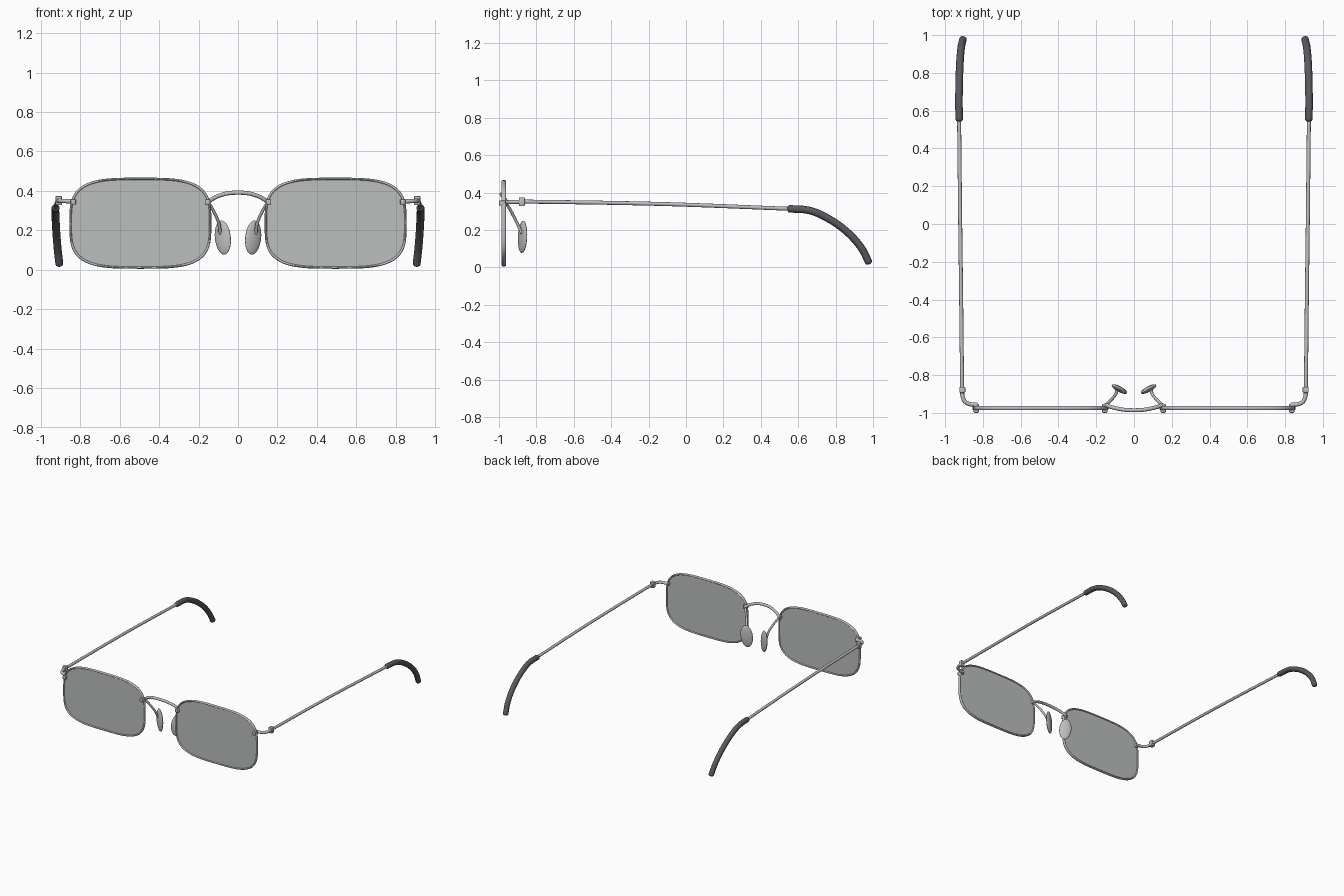
import bpy, bmesh, math
from mathutils import Matrix, Vector

if "Cube" in bpy.data.objects:
    bpy.data.objects.remove(bpy.data.objects["Cube"])


def material(name, rgb):
    m = bpy.data.materials.new(name)
    m.diffuse_color = (*rgb, 1)
    m.use_nodes = True
    m.node_tree.nodes["Principled BSDF"].inputs["Base Color"].default_value = m.diffuse_color
    return m


METAL = material("brushed_metal", (0.52, 0.52, 0.52))
LENS = material("grey_lens", (0.50, 0.52, 0.51))
RUBBER = material("dark_rubber", (0.10, 0.10, 0.115))


def finish(bm, name, mat, angle=40):
    bmesh.ops.recalc_face_normals(bm, faces=bm.faces)
    me = bpy.data.meshes.new(name)
    bm.to_mesh(me)
    bm.free()
    ob = bpy.data.objects.new(name, me)
    bpy.context.collection.objects.link(ob)
    me.materials.append(mat)
    bpy.ops.object.select_all(action='DESELECT')
    ob.select_set(True)
    bpy.context.view_layer.objects.active = ob
    bpy.ops.object.shade_smooth_by_angle(angle=math.radians(angle))
    return ob


def smooth_path(points, steps=8):
    """Catmull-Rom curve through the points."""
    p = [Vector(q) for q in points]
    p = [2 * p[0] - p[1]] + p + [2 * p[-1] - p[-2]]
    out = []
    for i in range(1, len(p) - 2):
        a, b, c, d = p[i - 1:i + 3]
        for k in range(steps):
            t = k / steps
            out.append(0.5 * (2 * b + (c - a) * t + (2 * a - 5 * b + 4 * c - d) * t * t
                              + (3 * b - a - 3 * c + d) * t ** 3))
    return out + [p[-2]]


def tube(name, points, r, mat, sides=16):
    """Round rod along a smooth path with domed ends."""
    path = smooth_path(points)
    t0 = (path[1] - path[0]).normalized()
    t1 = (path[-1] - path[-2]).normalized()
    angles = [math.radians(a) for a in (8, 30, 55, 75)]
    rings = [(path[0] - t0 * r * 0.7 * math.cos(a), t0, r * math.sin(a)) for a in angles]
    for i, q in enumerate(path):
        t = (path[min(i + 1, len(path) - 1)] - path[max(i - 1, 0)]).normalized()
        rings.append((q, t, r))
    rings += [(path[-1] + t1 * r * 0.7 * math.cos(a), t1, r * math.sin(a)) for a in reversed(angles)]
    bm = bmesh.new()
    loops = []
    u = t0.orthogonal().normalized()
    for c, t, rad in rings:
        u = (u - t * u.dot(t)).normalized()
        v = t.cross(u)
        loops.append([bm.verts.new(c + rad * (u * math.cos(a) + v * math.sin(a)))
                      for a in (2 * math.pi * k / sides for k in range(sides))])
    for A, B in zip(loops, loops[1:]):
        for k in range(sides):
            bm.faces.new((A[k], A[(k + 1) % sides], B[(k + 1) % sides], B[k]))
    bm.faces.new(loops[0])
    bm.faces.new(loops[-1])
    return finish(bm, name, mat, 60)


def block(name, centre, size, mat):
    """Small box with softened edges."""
    bm = bmesh.new()
    bmesh.ops.create_cube(bm, size=1, matrix=Matrix.Translation(centre) @ Matrix.Diagonal((*size, 1)))
    bmesh.ops.bevel(bm, geom=bm.edges[:], offset=0.005, segments=2, affect='EDGES', profile=0.5)
    return finish(bm, name, mat)


CX, CZ, HW, HH, YL = 0.495, 0.236, 0.354, 0.225, -0.974
N = 96


def outline(cx, y, inset=0.0):
    """Rounded-rectangle (superellipse) outline of a lens."""
    pts = []
    for k in range(N):
        a = 2 * math.pi * k / N
        c, s = math.cos(a), math.sin(a)
        e = 2 / 3.5
        pts.append(Vector((cx + (HW - inset) * math.copysign(abs(c) ** e, c), y,
                           CZ + (HH - inset) * math.copysign(abs(s) ** e, s))))
    return pts


def lens(name, cx):
    bm = bmesh.new()
    A, B = [[bm.verts.new(p) for p in outline(cx, YL + d)] for d in (-0.004, 0.004)]
    bm.faces.new(A)
    bm.faces.new(B)
    for k in range(N):
        bm.faces.new((A[k], A[(k + 1) % N], B[(k + 1) % N], B[k]))
    return finish(bm, name, LENS)


def rim(name, cx):
    bm = bmesh.new()
    loops = []
    for j in range(10):
        a = 2 * math.pi * j / 10
        loops.append([bm.verts.new(p) for p in
                      outline(cx, YL + 0.012 * math.sin(a), -0.006 * math.cos(a))])
    for j in range(10):
        A, B = loops[j], loops[(j + 1) % 10]
        for k in range(N):
            bm.faces.new((A[k], A[(k + 1) % N], B[(k + 1) % N], B[k]))
    return finish(bm, name, METAL, 60)


def nose_pad(name, s):
    bm = bmesh.new()
    mat = (Matrix.Translation((s * 0.077, -0.874, 0.163))
           @ Matrix.Rotation(s * math.radians(28), 4, 'Z')
           @ Matrix.Rotation(s * math.radians(7), 4, 'Y')
           @ Matrix.Diagonal((0.045, 0.015, 0.087, 1)))
    bmesh.ops.create_uvsphere(bm, u_segments=32, v_segments=16, radius=1, matrix=mat)
    return finish(bm, name, METAL, 60)


for side, s in (("left", -1), ("right", 1)):
    def mirrored(pts):
        return [(s * x, y, z) for x, y, z in pts]

    lens(side + "_lens", s * CX)
    rim(side + "_rim", s * CX)
    # Studs that fix bridge and end pieces through the lens
    for part, x in (("inner_stud", 0.155), ("outer_stud", 0.835)):
        block(f"{side}_{part}", (s * x, -0.976, 0.344), (0.027, 0.048, 0.027), METAL)
    # End piece curving back to the hinge
    tube(side + "_end_piece", mirrored([(0.835, -0.956, 0.346), (0.868, -0.954, 0.348),
         (0.895, -0.94, 0.349), (0.908, -0.91, 0.35), (0.91, -0.87, 0.351)]), 0.011, METAL)
    block(side + "_hinge", (s * 0.909, -0.878, 0.351), (0.032, 0.032, 0.046), METAL)
    # Temple arm and rubber ear tip
    tube(side + "_temple", mirrored([(0.91, -0.875, 0.352), (0.915, -0.4, 0.345),
         (0.92, 0.0, 0.335), (0.926, 0.56, 0.313)]), 0.0105, METAL)
    tube(side + "_ear_tip", mirrored([(0.925, 0.555, 0.313), (0.927, 0.64, 0.308),
         (0.926, 0.71, 0.287), (0.924, 0.80, 0.237), (0.92, 0.88, 0.172),
         (0.914, 0.94, 0.10), (0.906, 0.976, 0.03)]), 0.02, RUBBER)
    # Nose pad on its bent wire
    tube(side + "_pad_wire", mirrored([(0.153, -0.962, 0.344), (0.128, -0.938, 0.305),
         (0.104, -0.912, 0.255), (0.094, -0.895, 0.22), (0.092, -0.88, 0.185)]), 0.008, METAL)
    nose_pad(side + "_nose_pad", s)

# Arched bridge
tube("bridge", [(-0.152, -0.958, 0.344), (-0.11, -0.972, 0.37), (-0.055, -0.983, 0.387),
                (0, -0.986, 0.391), (0.055, -0.983, 0.387), (0.11, -0.972, 0.37),
                (0.152, -0.958, 0.344)], 0.0105, METAL)
